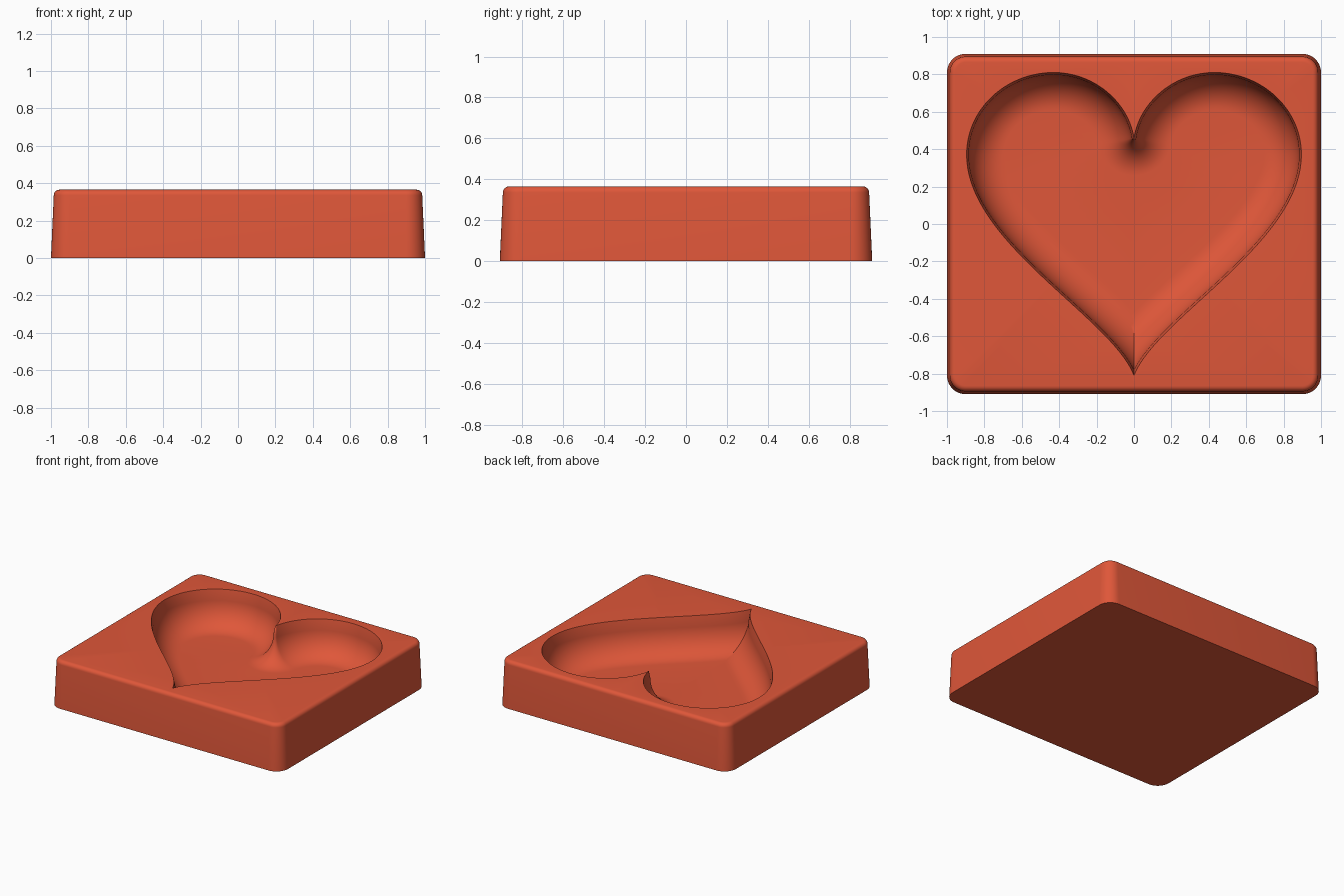
import bpy
import bmesh
from math import sin, cos, pi, radians
from mathutils import Vector
from mathutils.geometry import interpolate_bezier

cube = bpy.data.objects.get("Cube")
if cube:
    bpy.data.objects.remove(cube, do_unlink=True)

HALF_X, HALF_Y, HEIGHT = 1.0, 0.91, 0.365
CORNER, EDGE, DRAFT = 0.1, 0.03, 0.015
WALL, DEPTH, STRAIGHT = 0.2, 0.275, 0.06

clay = bpy.data.materials.new("terracotta red")
clay.use_nodes = True
colour = (0.74, 0.095, 0.041, 1)
clay.diffuse_color = colour
clay.node_tree.nodes["Principled BSDF"].inputs["Base Color"].default_value = colour


def block_ring(inset):
    """Right half of a rounded rectangle, from front to back."""
    r = CORNER - inset
    cx, cy = HALF_X - CORNER, HALF_Y - CORNER
    pts = [Vector((0, -cy - r))]
    for sign, start in ((-1, -pi / 2), (1, 0)):
        for i in range(11):
            a = start + i * pi / 20
            pts.append(Vector((cx + r * cos(a), sign * cy + r * sin(a))))
    return pts + [Vector((0, cy + r))]


# Right half of the heart outline, from the tip round to the notch
segments = [
    ((0, -0.81), (0.12, -0.5), (0.895, -0.1), (0.895, 0.37)),
    ((0.895, 0.37), (0.895, 0.62), (0.68, 0.81), (0.43, 0.81)),
    ((0.43, 0.81), (0.21, 0.81), (0.03, 0.65), (0, 0.46)),
]
outline = []
for seg in segments:
    pts = interpolate_bezier(*[Vector((x, y, 0)) for x, y in seg], 40)
    outline += [p.to_2d() for p in pts][1 if outline else 0:]

# Inward normals, with a fan of them about the notch
normals = []
for i in range(len(outline)):
    t = outline[min(i + 1, len(outline) - 1)] - outline[max(i - 1, 0)]
    normals.append(Vector((-t.y, t.x)).normalized())
last, down = normals[-1].copy(), Vector((0, -1))
for i in range(1, 13):
    outline.append(outline[-1].copy())
    normals.append(last.lerp(down, i / 12).normalized())


def heart_ring(d):
    """Heart outline moved inward by d, trimmed where it meets the centre line."""
    pts = [p + n * d for p, n in zip(outline, normals)]
    first = next(i for i, p in enumerate(pts) if p.x >= 0)
    if first:
        a, b = pts[first - 1], pts[first]
        cross = a.lerp(b, -a.x / (b.x - a.x))
        pts[:first] = [cross.copy() for _ in range(first)]
    pts[0].x = pts[-1].x = 0
    return pts


bm = bmesh.new()


def add_ring(pts, z):
    return [bm.verts.new((p.x, p.y, z)) for p in pts]


def bridge(rings):
    for lower, upper in zip(rings, rings[1:]):
        for i in range(len(lower) - 1):
            bm.faces.new((lower[i], lower[i + 1], upper[i + 1], upper[i]))


# Drafted outer walls with a rounded top edge
outer = [add_ring(block_ring(0), 0)]
for i in range(7):
    a = i * pi / 12
    outer.append(add_ring(block_ring(DRAFT + EDGE * (1 - cos(a))),
                          HEIGHT - EDGE * (1 - sin(a))))
bridge(outer)

# Cavity walls curving into the floor
inner = [add_ring(heart_ring(0), HEIGHT)]
for i in range(15):
    a = i * pi / 28
    inner.append(add_ring(heart_ring(0.012 + (WALL - 0.012) * (1 - cos(a))),
                          HEIGHT - STRAIGHT - (DEPTH - STRAIGHT) * sin(a)))
bridge(inner)

# Underside, top surface and cavity floor
bm.faces.new(outer[0])
bm.faces.new(outer[-1] + inner[0][:0:-1][:len(outline) - 13 + 12] + [inner[0][0]])
bm.faces.new(inner[-1])
bmesh.ops.remove_doubles(bm, verts=bm.verts[:], dist=0.0002)
bmesh.ops.triangulate(bm, faces=[f for f in bm.faces if len(f.verts) > 4])

# Mirror to the other half and weld the centre line
copy = bmesh.ops.duplicate(bm, geom=bm.verts[:] + bm.edges[:] + bm.faces[:])["geom"]
for v in copy:
    if isinstance(v, bmesh.types.BMVert):
        v.co.x = -v.co.x
bmesh.ops.reverse_faces(bm, faces=[f for f in copy if isinstance(f, bmesh.types.BMFace)])
bmesh.ops.remove_doubles(bm, verts=[v for v in bm.verts if abs(v.co.x) < 0.0002], dist=0.0003)
bmesh.ops.recalc_face_normals(bm, faces=bm.faces[:])

mesh = bpy.data.meshes.new("heart_mould")
bm.to_mesh(mesh)
bm.free()
mould = bpy.data.objects.new("heart_mould", mesh)
bpy.context.collection.objects.link(mould)
mesh.materials.append(clay)
bpy.ops.object.select_all(action="DESELECT")
mould.select_set(True)
bpy.context.view_layer.objects.active = mould
bpy.ops.object.shade_smooth_by_angle(angle=radians(30))
